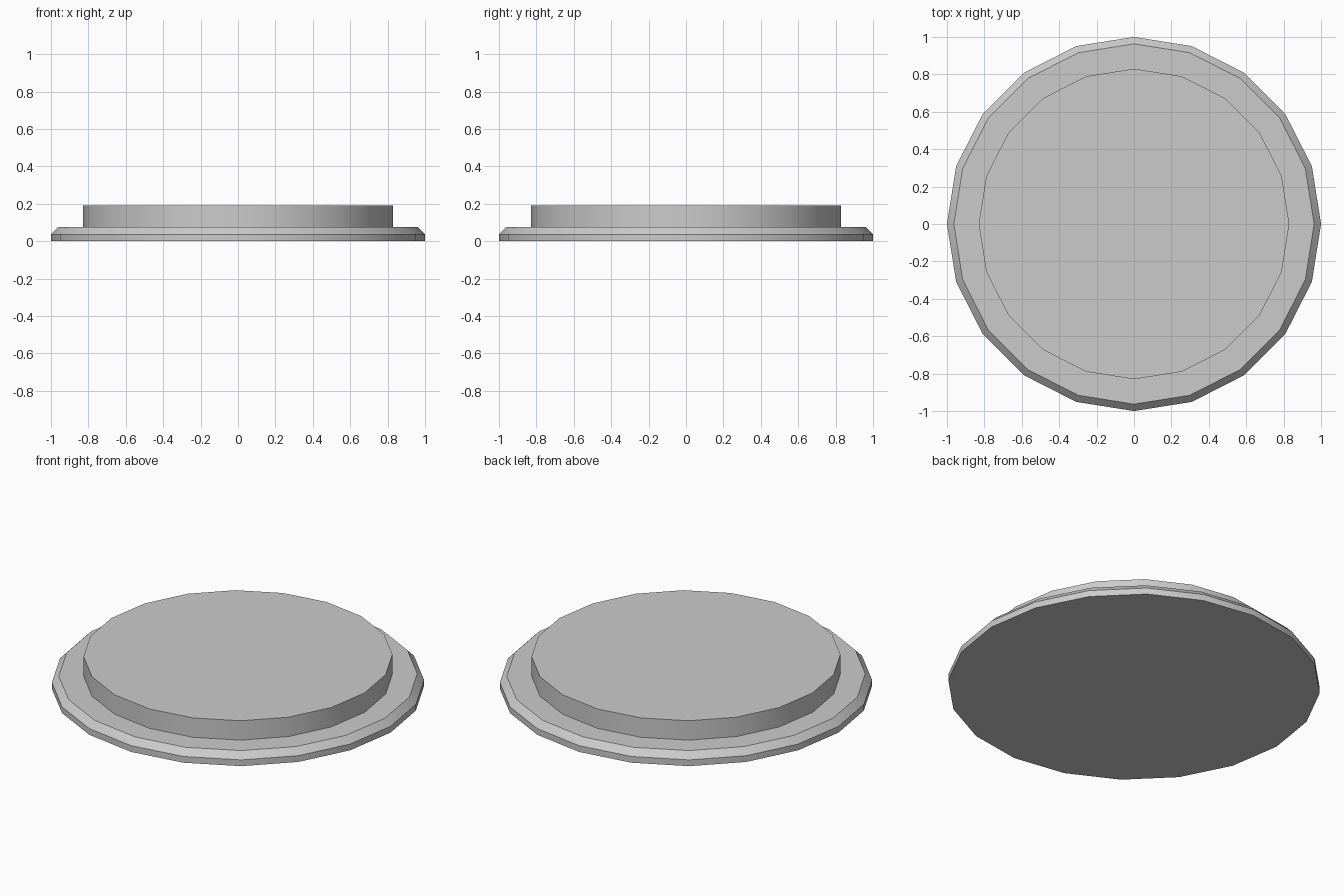
import bpy, bmesh
from math import cos, sin, tau, radians

if "Cube" in bpy.data.objects:
    bpy.data.objects.remove(bpy.data.objects["Cube"])

SIDES = 20


def lathe(name, profile):
    """Stack 20-sided rings from (radius, height) pairs and cap both ends."""
    bm = bmesh.new()
    rings = [[bm.verts.new((r * cos(tau * i / SIDES), r * sin(tau * i / SIDES), z))
              for i in range(SIDES)] for r, z in profile]
    for low, high in zip(rings, rings[1:]):
        for i in range(SIDES):
            j = (i + 1) % SIDES
            bm.faces.new((low[i], low[j], high[j], high[i]))
    bm.faces.new(rings[0][::-1])
    bm.faces.new(rings[-1])
    mesh = bpy.data.meshes.new(name)
    bm.to_mesh(mesh)
    bm.free()
    obj = bpy.data.objects.new(name, mesh)
    bpy.context.collection.objects.link(obj)
    bpy.ops.object.select_all(action='DESELECT')
    obj.select_set(True)
    bpy.context.view_layer.objects.active = obj
    bpy.ops.object.shade_smooth_by_angle(angle=radians(30))
    return obj


# Chamfered base plate with the raised disc, one closed stepped body
lathe("stepped_round_base", [(1.0, 0.0), (1.0, 0.037), (0.963, 0.075),
                             (0.83, 0.075), (0.83, 0.19)])
